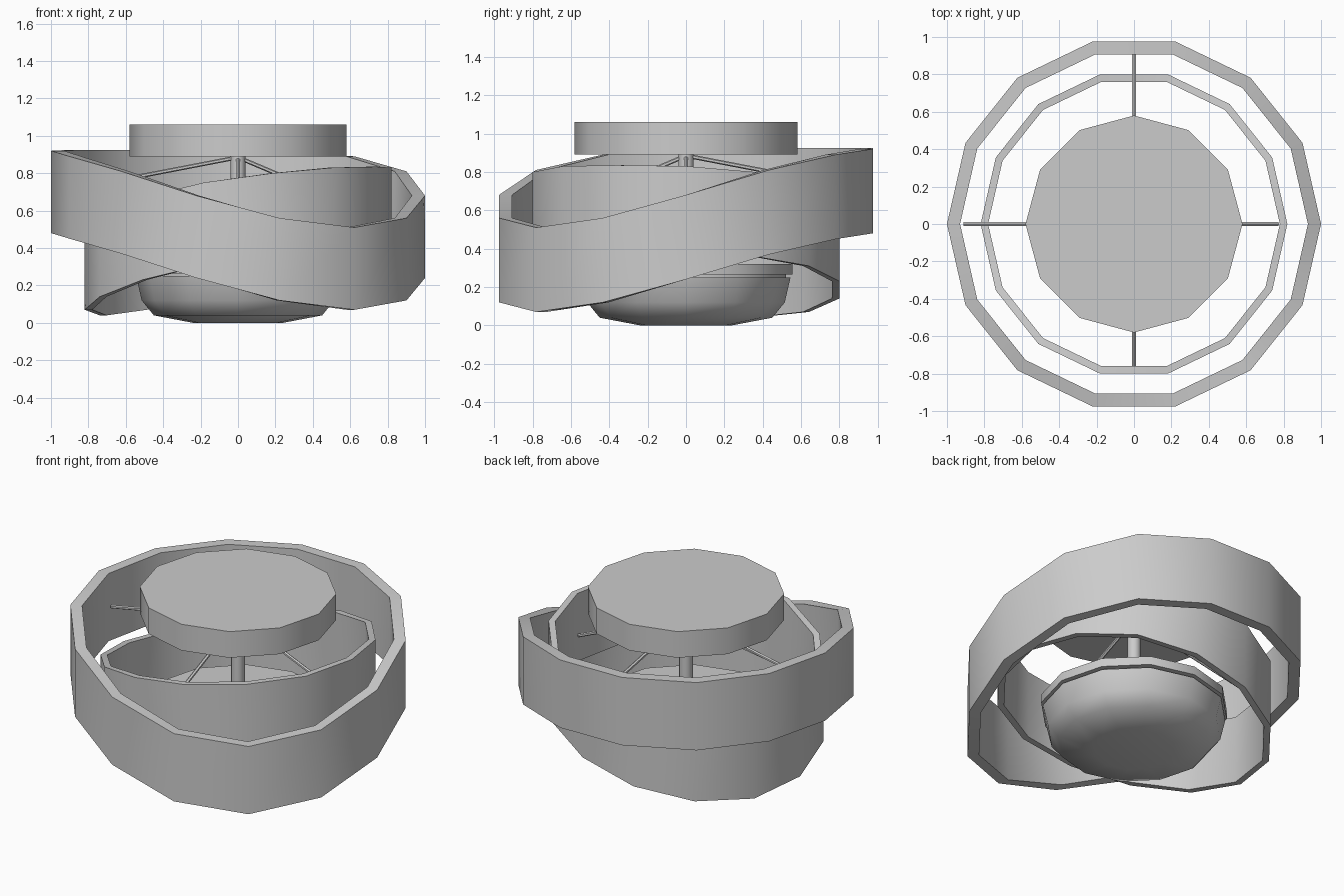
import bpy, bmesh, math
from mathutils import Vector

if "Cube" in bpy.data.objects:
    bpy.data.objects.remove(bpy.data.objects["Cube"])


def make_object(name, bm, angle=35):
    bmesh.ops.recalc_face_normals(bm, faces=bm.faces)
    me = bpy.data.meshes.new(name)
    bm.to_mesh(me)
    bm.free()
    ob = bpy.data.objects.new(name, me)
    bpy.context.collection.objects.link(ob)
    bpy.ops.object.select_all(action='DESELECT')
    bpy.context.view_layer.objects.active = ob
    ob.select_set(True)
    bpy.ops.object.shade_smooth_by_angle(angle=math.radians(angle))
    return ob


def lathe(name, profile, sides=12, angle=35):
    """Closed solid of revolution from (radius, z) rows, capped at both ends."""
    bm = bmesh.new()
    rows = [[bm.verts.new((r * math.cos(math.tau * i / sides),
                           r * math.sin(math.tau * i / sides), z))
             for i in range(sides)] for r, z in profile]
    for a, b in zip(rows, rows[1:]):
        for i in range(sides):
            j = (i + 1) % sides
            bm.faces.new((a[i], a[j], b[j], b[i]))
    bm.faces.new(rows[0])
    bm.faces.new(rows[-1])
    return make_object(name, bm, angle)


def wavy_ring(name, r_out, r_in, height, low, tops):
    """14-sided band; tops are rim heights going away from the lowest corner."""
    n = 14
    bm = bmesh.new()
    corners = []
    for i in range(n):
        d = abs(i - low) % n
        z = tops[min(d, n - d)]
        c, s = math.cos(math.tau * i / n), math.sin(math.tau * i / n)
        corners.append([bm.verts.new((r * c, r * s, h)) for r, h in
                        ((r_out, z - height), (r_out, z), (r_in, z), (r_in, z - height))])
    for i in range(n):
        a, b = corners[i], corners[(i + 1) % n]
        for k in range(4):
            m = (k + 1) % 4
            bm.faces.new((a[k], b[k], b[m], a[m]))
    return make_object(name, bm)


def rod(name, start, end, radius, sides=6):
    start, end = Vector(start), Vector(end)
    axis = end - start
    bm = bmesh.new()
    bmesh.ops.create_cone(bm, cap_ends=True, segments=sides, radius1=radius,
                          radius2=radius, depth=axis.length)
    ob = make_object(name, bm)
    ob.location = (start + end) / 2
    ob.rotation_euler = axis.to_track_quat('Z', 'Y').to_euler()
    return ob


# Two interlocking tilted bands
wavy_ring("outer_ring", 1.0, 0.93, 0.44, 12,
          [.51, .56, .68, .81, .89, .92, .925, .925])
wavy_ring("inner_ring", 0.82, 0.78, 0.44, 6,
          [.48, .51, .58, .67, .75, .80, .83, .835])

# Ceiling plate, stem and lamp
lathe("ceiling_plate", [(.58, .89), (.58, 1.06)])
lathe("stem", [(.04, .30), (.04, .90)])
lathe("lamp_plate", [(.555, .265), (.555, .32)])
lathe("lamp_neck", [(.52, .24), (.52, .27)])
lathe("lamp_bowl", [(.24, 0), (.45, .04), (.515, .12), (.545, .25)], angle=50)

# Support rods from the top of the stem to the bands
for name, end in (("rod_left", (-.91, 0, .71)), ("rod_back", (0, .91, .71)),
                  ("rod_right", (.77, 0, .56)), ("rod_front", (0, -.76, .56))):
    rod(name, (0, 0, .885), end, .011)
